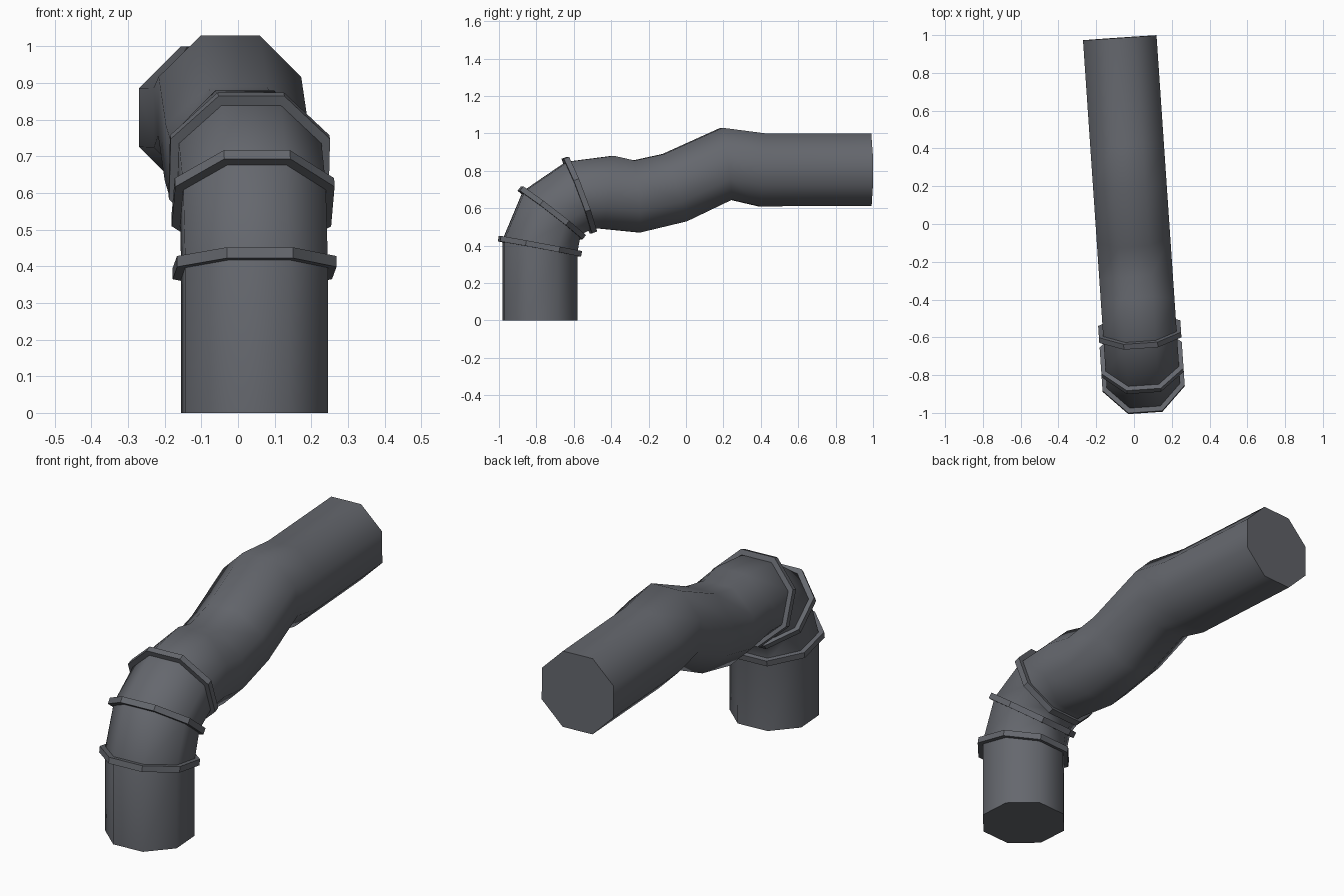
import bpy, bmesh, math
from mathutils import Vector

if "Cube" in bpy.data.objects:
    bpy.data.objects.remove(bpy.data.objects["Cube"])

YAW = math.radians(3.9)            # the whole pipe runs slightly off the y axis
SIDE = Vector((math.cos(YAW), math.sin(YAW), 0))
HALF_WIDTH = 0.195
COLLAR_LIP = 0.023
COLLAR_THICK = 0.03

grey = bpy.data.materials.new("dark grey")
grey.diffuse_color = (0.13, 0.137, 0.155, 1)
grey.use_nodes = True
grey.node_tree.nodes["Principled BSDF"].inputs["Base Color"].default_value = grey.diffuse_color


def place(y, z):
    """Point on the pipe's bending plane, from side-view coordinates."""
    return Vector((0.045 - math.tan(YAW) * (y + 0.78), y, z))


def octagon(top, bottom, lip=0.0, shift=0.0):
    """Octagonal section between an outer and an inner side-view point."""
    a, b = place(*top), place(*bottom)
    centre, half = (a + b) / 2, (a - b) / 2
    up = half.normalized()
    centre = centre + up.cross(SIDE).normalized() * shift
    k = 1 / math.cos(math.pi / 8)
    pts = []
    for i in range(8):
        t = math.pi / 8 + i * math.pi / 4
        pts.append(centre + up * (half.length + lip) * k * math.cos(t)
                   + SIDE * (HALF_WIDTH + lip) * k * math.sin(t))
    return pts


def loft(name, sections, smooth_angle):
    bm = bmesh.new()
    rings = [[bm.verts.new(p) for p in s] for s in sections]
    for r0, r1 in zip(rings, rings[1:]):
        for i in range(8):
            j = (i + 1) % 8
            bm.faces.new((r0[i], r0[j], r1[j], r1[i]))
    bm.faces.new(rings[0])
    bm.faces.new(rings[-1])
    bmesh.ops.recalc_face_normals(bm, faces=bm.faces)
    mesh = bpy.data.meshes.new(name)
    bm.to_mesh(mesh)
    bm.free()
    mesh.materials.append(grey)
    obj = bpy.data.objects.new(name, mesh)
    bpy.context.collection.objects.link(obj)
    bpy.ops.object.select_all(action='DESELECT')
    obj.select_set(True)
    bpy.context.view_layer.objects.active = obj
    bpy.ops.object.shade_smooth_by_angle(angle=math.radians(smooth_angle))
    return obj


# Elbow joints: outer and inner points (y, z)
joints = [
    ((-0.975, 0.433), (-0.587, 0.36)),
    ((-0.867, 0.691), (-0.568, 0.459)),
    ((-0.637, 0.848), (-0.503, 0.492)),
]

# Pipe body: upright leg, elbow, wavy middle, straight end
path = [((-0.975, 0.0), (-0.585, 0.0))] + joints + [
    ((-0.39, 0.88), (-0.45, 0.49)),
    ((-0.28, 0.855), (-0.25, 0.47)),
    ((-0.12, 0.89), (0.0, 0.53)),
    ((0.19, 1.03), (0.24, 0.645)),
    ((0.42, 1.0), (0.39, 0.61)),
    ((0.985, 1.0), (0.987, 0.612)),
]
loft("pipe_body", [octagon(t, b) for t, b in path], 55)

# Raised collars around the elbow joints
for n, (t, b) in enumerate(joints, 1):
    loft(f"collar_{n}", [octagon(t, b, COLLAR_LIP, s * COLLAR_THICK / 2)
                         for s in (-1, 1)], 30)
